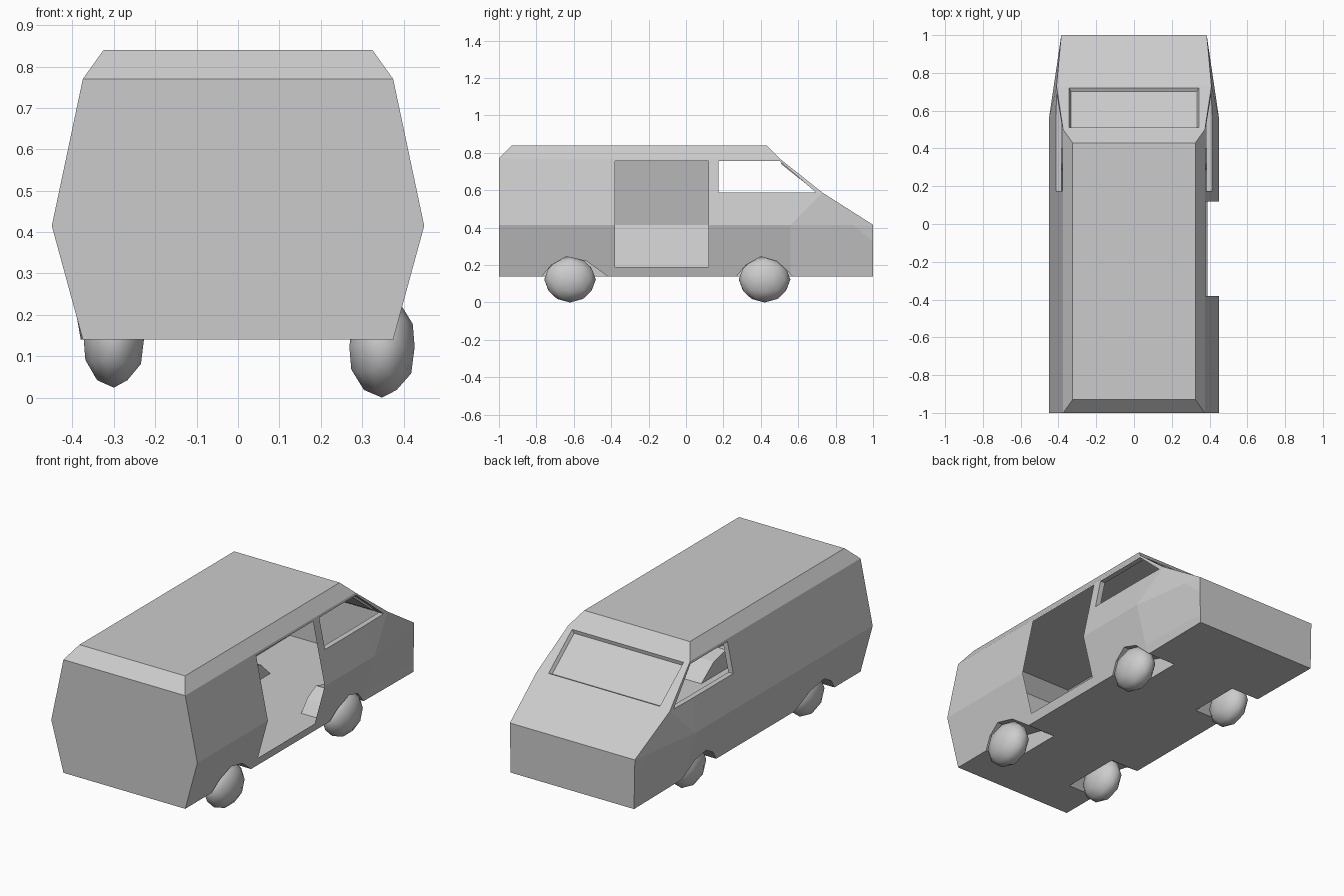
import bpy, bmesh
from mathutils import Vector

if "Cube" in bpy.data.objects:
    bpy.data.objects.remove(bpy.data.objects["Cube"])


def new_object(name, bm):
    mesh = bpy.data.meshes.new(name)
    bm.to_mesh(mesh)
    bm.free()
    ob = bpy.data.objects.new(name, mesh)
    bpy.context.collection.objects.link(ob)
    return ob


# Body: half-side key points, mirrored in x
key = {
    'a0': (.375, -1, .14), 'a1': (.45, -1, .415), 'a2': (.375, -1, .77), 'a3': (.325, -.93, .84),
    'b0': (.375, .56, .14), 'b1': (.45, .56, .415), 'b2': (.375, .5, .77), 'b3': (.325, .43, .84),
    'c2': (.41, .73, .587), 'd0': (.38, 1, .14), 'd1': (.385, 1, .415),
}
bm = bmesh.new()
R = {k: bm.verts.new(p) for k, p in key.items()}
L = {k: bm.verts.new((-p[0], p[1], p[2])) for k, p in key.items()}
for side in (R, L):
    for f in ('a0 b0 b1 a1', 'a1 b1 b2 a2', 'a2 b2 b3 a3', 'b0 d0 d1 b1', 'b1 d1 c2', 'b1 c2 b2'):
        bm.faces.new([side[k] for k in f.split()])
screen = None
for strip in ('a0 a1 a2', 'a2 a3', 'a3 b3', 'b3 b2', 'b2 c2', 'c2 d1', 'd1 d0', 'd0 b0 a0'):
    ks = strip.split()
    face = bm.faces.new([R[k] for k in ks] + [L[k] for k in reversed(ks)])
    if strip == 'b2 c2':
        screen = face
bmesh.ops.recalc_face_normals(bm, faces=bm.faces)

# Recessed windscreen
bmesh.ops.inset_individual(bm, faces=[screen], thickness=.02)
for v in screen.verts:
    v.co.x = .343 if v.co.x > 0 else -.343
bmesh.ops.inset_individual(bm, faces=[screen], thickness=.014, depth=-.018)
body = new_object('van_body', bm)

# Wheel arch pockets
arch = [(-.15, .10), (-.15, .14), (-.10, .20), (-.02, .245), (.09, .22), (.2, .14), (.2, .10)]
for y, stretch in ((-.62, 1), (.42, .75)):
    for s in (-1, 1):
        bm = bmesh.new()
        f = bm.faces.new([bm.verts.new((s * .2, y + dy * (stretch if dy > 0 else 1), z)) for dy, z in arch])
        ext = bmesh.ops.extrude_face_region(bm, geom=[f])
        bmesh.ops.translate(bm, vec=(s * .4, 0, 0),
                            verts=[g for g in ext['geom'] if isinstance(g, bmesh.types.BMVert)])
        bmesh.ops.recalc_face_normals(bm, faces=bm.faces)
        cutter = new_object('arch_cutter', bm)
        cutter.hide_render = True
        mod = body.modifiers.new('arch', 'BOOLEAN')
        mod.operation = 'DIFFERENCE'
        mod.solver = 'EXACT'
        mod.object = cutter
        bpy.context.view_layer.objects.active = body
        bpy.ops.object.modifier_apply(modifier=mod.name)
        bpy.data.objects.remove(cutter)

# Openings: slice the sheet along planes and drop the faces inside
bm = bmesh.new()
bm.from_mesh(body.data)


def open_hole(planes, sides):
    """planes: (y, z, ny, nz) with normals pointing out of the hole"""
    def side_faces():
        return [f for f in bm.faces if abs(f.normal.x) > .55
                and abs(f.calc_center_median().x) > .34]
    for y, z, ny, nz in planes:
        fs = side_faces()
        geom = list({g for f in fs for g in (*f.verts, *f.edges)}) + fs
        bmesh.ops.bisect_plane(bm, geom=geom, dist=1e-5, plane_co=(0, y, z), plane_no=(0, ny, nz))
    hole = []
    for f in side_faces():
        c = f.calc_center_median()
        if c.x * sides >= 0 and all((c.y - y) * ny + (c.z - z) * nz < 0 for y, z, ny, nz in planes):
            hole.append(f)
    rim = {e for f in hole for e in f.edges
           if sum(g in hole for g in e.link_faces) == 1}
    bmesh.ops.delete(bm, geom=hole, context='FACES')
    return [e for e in rim if e.is_valid]


# Cab windows on both sides, with an inward rim
rim = open_hole([(.175, .6, -1, 0), (.3, .588, 0, -1), (.3, .757, 0, 1), (.5, .757, .169, .195)], 0)
ext = bmesh.ops.extrude_edge_only(bm, edges=rim)
for v in ext['geom']:
    if isinstance(v, bmesh.types.BMVert):
        v.co += Vector((-.03 if v.co.x > 0 else .03, 0, 0))

# Sliding door opening on the right side
open_hole([(-.38, .5, -1, 0), (.12, .5, 1, 0), (0, .19, 0, -1), (0, .757, 0, 1)], 1)
bm.to_mesh(body.data)
bm.free()

# Wheels: squashed low-poly balls
for y, end in ((-.62, 'rear'), (.42, 'front')):
    for side, x, z, size in (('right', .348, .123, (.083, .138, .123)),
                             ('left', -.3, .145, (.077, .13, .121))):
        bm = bmesh.new()
        bmesh.ops.create_icosphere(bm, subdivisions=2, radius=1)
        bmesh.ops.scale(bm, vec=size, verts=bm.verts)
        for f in bm.faces:
            f.smooth = True
        wheel = new_object(f'{end}_{side}_wheel', bm)
        wheel.location = (x, y, z)
